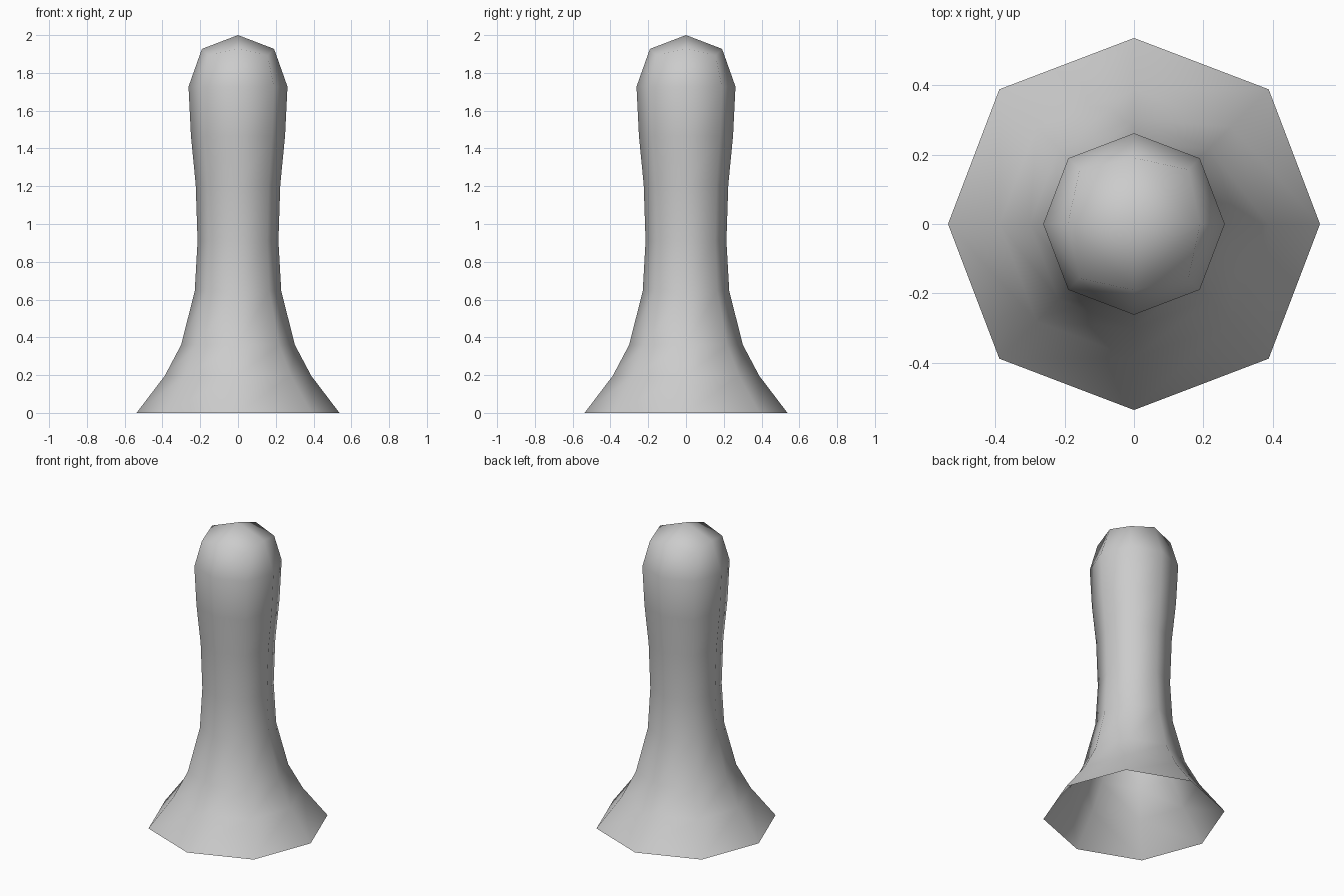
import bpy, bmesh, math

if "Cube" in bpy.data.objects:
    bpy.data.objects.remove(bpy.data.objects["Cube"])

# Profile: radius on the axes, height (open at the bottom)
PROFILE = [(0.537, 0), (0.388, 0.196), (0.301, 0.36), (0.229, 0.645),
           (0.214, 0.91), (0.224, 1.21), (0.249, 1.465), (0.262, 1.727)]
DIAGONAL = 1.024  # corners sit slightly further out than the axis points


def ring(bm, r_axis, z_axis, r_diag, z_diag):
    verts = []
    for i in range(8):
        r, z = (r_diag, z_diag) if i % 2 else (r_axis, z_axis)
        a = i * math.pi / 4
        verts.append(bm.verts.new((r * math.cos(a), r * math.sin(a), z)))
    return verts


bm = bmesh.new()
rings = [ring(bm, r, z, r * DIAGONAL, z) for r, z in PROFILE]

# Rounded cap ring, corners lower than the axis points
rings.append(ring(bm, 0.191, 1.927, 0.222, 1.892))

# Flared eight-sided shaft
for low, high in zip(rings, rings[1:]):
    for i in range(8):
        j = (i + 1) % 8
        bm.faces.new((low[i], low[j], high[j], high[i]))

# Four quads meeting at the top
apex = bm.verts.new((0, 0, 2))
top = rings[-1]
for i in range(0, 8, 2):
    bm.faces.new((top[i], top[i + 1], top[(i + 2) % 8], apex))

for f in bm.faces:
    f.smooth = True
mesh = bpy.data.meshes.new("flared_post")
bm.to_mesh(mesh)
bm.free()
bpy.context.collection.objects.link(bpy.data.objects.new("flared_post", mesh))
